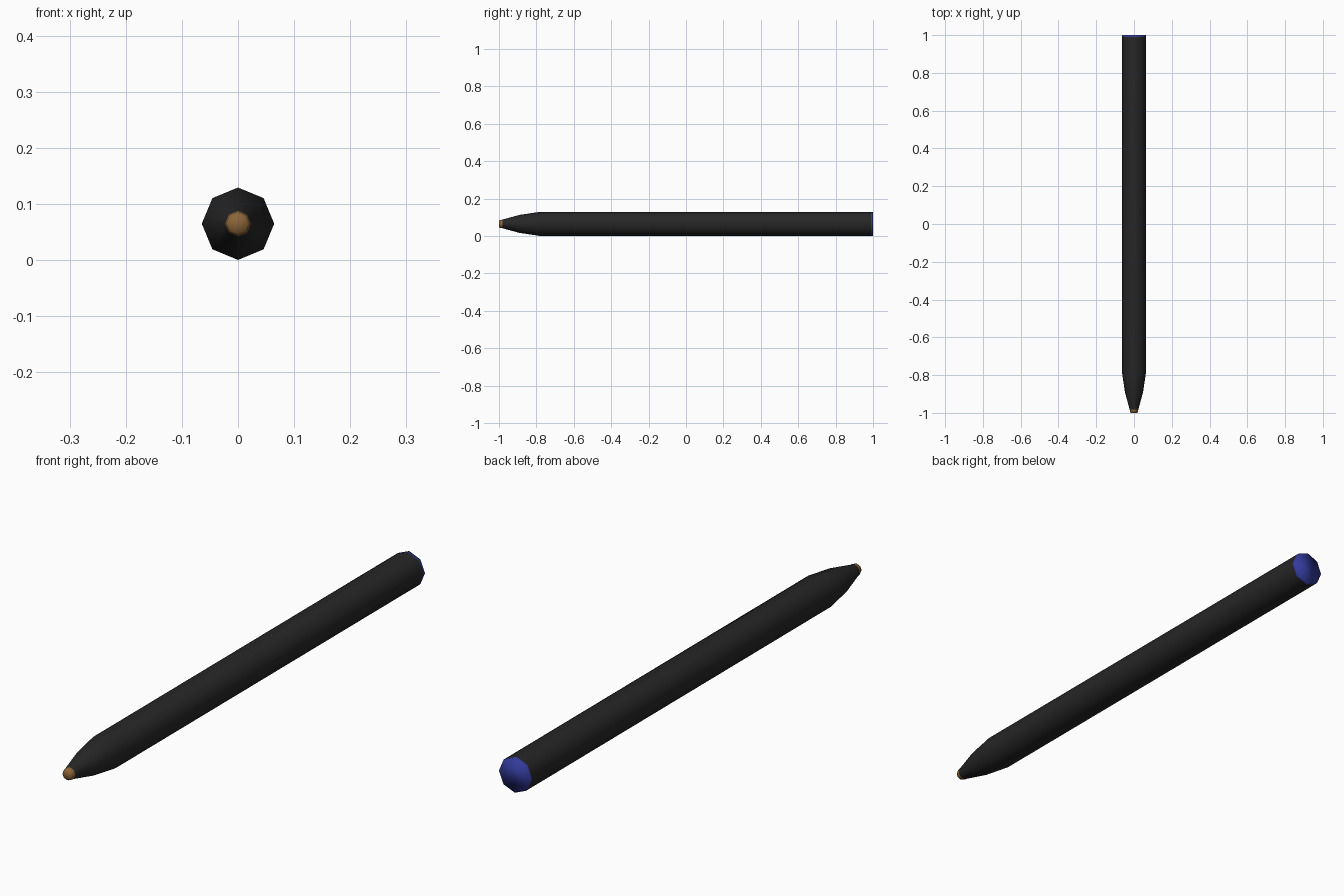
import bpy, bmesh, math

if "Cube" in bpy.data.objects:
    bpy.data.objects.remove(bpy.data.objects["Cube"])

SIDES = 8
AXIS_Z = 0.065


def material(name, rgb):
    m = bpy.data.materials.new(name)
    m.diffuse_color = (*rgb, 1)
    m.use_nodes = True
    m.node_tree.nodes["Principled BSDF"].inputs["Base Color"].default_value = m.diffuse_color
    return m


def lathe(name, profile, mat, cap_start=False, cap_end=False):
    """Spin (y, radius) points around the pen's long axis."""
    bm = bmesh.new()
    rings = []
    for y, r in profile:
        rings.append([bm.verts.new((r * math.cos(a), y, AXIS_Z + r * math.sin(a)))
                      for a in (2 * math.pi * i / SIDES for i in range(SIDES))])
    for a, b in zip(rings, rings[1:]):
        for i in range(SIDES):
            j = (i + 1) % SIDES
            bm.faces.new((a[i], a[j], b[j], b[i]))
    if cap_start:
        bm.faces.new(rings[0])
    if cap_end:
        bm.faces.new(rings[-1])
    bmesh.ops.recalc_face_normals(bm, faces=bm.faces)
    # make sure the surface faces away from the axis
    side = bm.faces[:][0]
    c = side.calc_center_median()
    if side.normal.x * c.x + side.normal.z * (c.z - AXIS_Z) < 0:
        bmesh.ops.reverse_faces(bm, faces=bm.faces)
    for f in bm.faces:
        f.smooth = True
    me = bpy.data.meshes.new(name)
    bm.to_mesh(me)
    bm.free()
    me.materials.append(mat)
    ob = bpy.data.objects.new(name, me)
    bpy.context.collection.objects.link(ob)
    return ob


black = material("black", (0.02, 0.02, 0.02))
blue = material("blue", (0.032, 0.042, 0.32))
brown = material("brown", (0.26, 0.13, 0.04))

# Barrel with tapered nose
lathe("barrel", [(-0.982, 0.023), (-0.89, 0.048), (-0.78, 0.0645), (0.99, 0.0645)], black)

# Writing tip
lathe("writing_tip", [(-0.982, 0.023), (-0.993, 0.0215), (-1.0, 0.017)], brown, cap_start=False, cap_end=True)

# Coloured end plug
lathe("end_plug", [(0.99, 0.0645), (1.0, 0.0645)], blue, cap_end=True)
